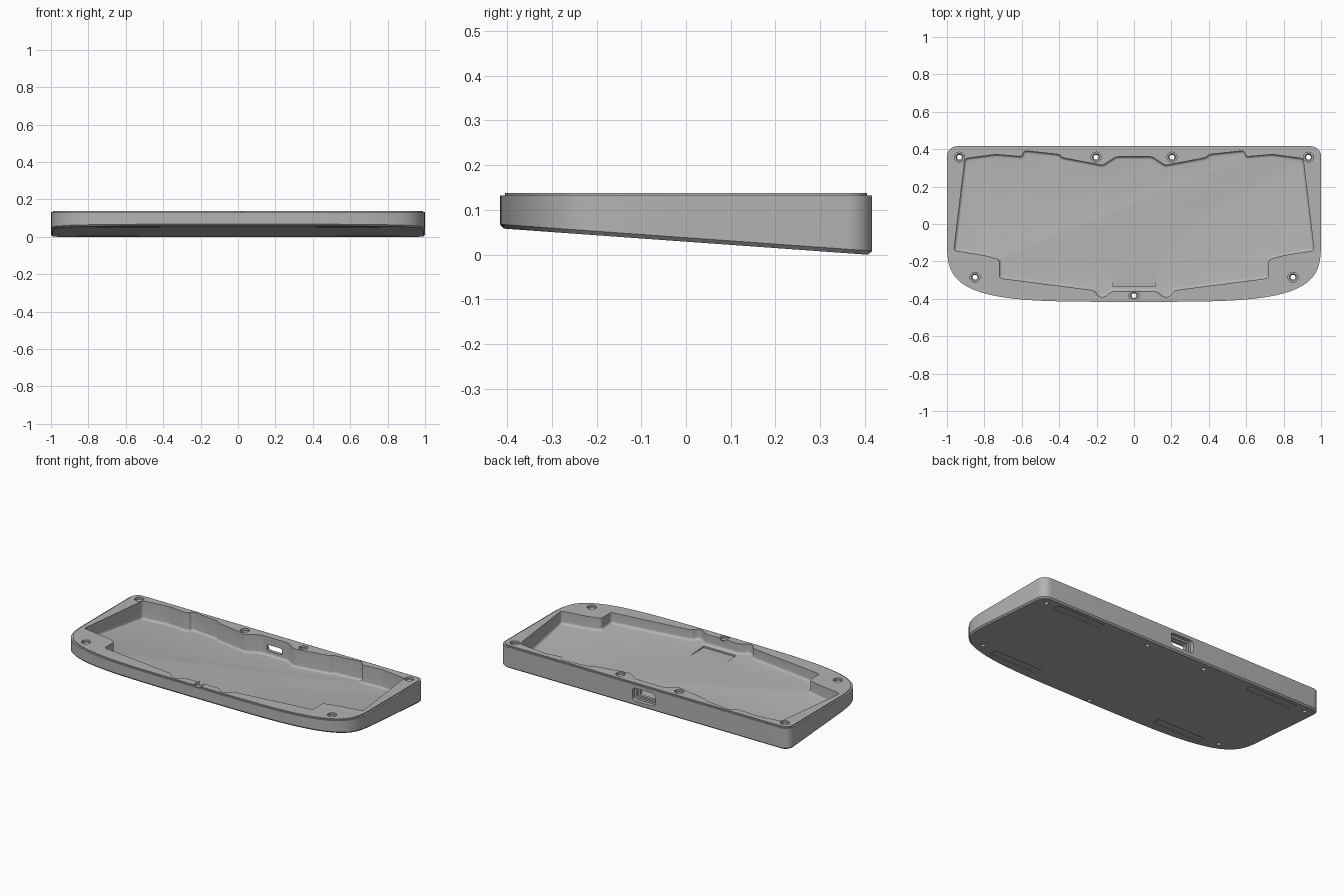
import bpy, bmesh, math
from mathutils import Vector

cube = bpy.data.objects.get("Cube")
if cube:
    bpy.data.objects.remove(cube, do_unlink=True)

TOP, STEP = 0.138, 0.132
FLOOR = 0.02


def base_z(y):
    """Height of the tilted underside."""
    return 0.029 - 0.0716 * y


def loft(name, rings):
    """Closed solid skinned through rings of equal length."""
    bm = bmesh.new()
    loops = [[bm.verts.new(p) for p in ring] for ring in rings]
    n = len(loops[0])
    for a, b in zip(loops, loops[1:]):
        for i in range(n):
            j = (i + 1) % n
            bm.faces.new((a[i], a[j], b[j], b[i]))
    bm.faces.new(loops[0][::-1])
    bm.faces.new(loops[-1])
    bmesh.ops.recalc_face_normals(bm, faces=bm.faces)
    mesh = bpy.data.meshes.new(name)
    bm.to_mesh(mesh)
    bm.free()
    obj = bpy.data.objects.new(name, mesh)
    bpy.context.collection.objects.link(obj)
    return obj


def ring(pts, height):
    return [(x, y, height(y) if callable(height) else height) for x, y in pts]


def inset(pts, d):
    """Mitred inward offset of a counter-clockwise outline."""
    out = []
    for i, p in enumerate(pts):
        p = Vector(p)
        a = (p - Vector(pts[i - 1])).normalized()
        b = (Vector(pts[(i + 1) % len(pts)]) - p).normalized()
        na, nb = Vector((-a.y, a.x)), Vector((-b.y, b.x))
        out.append(tuple(p + (na + nb) * d / (1 + na.dot(nb))))
    return out


def rounded(pts, r, steps=5):
    """Replace each corner with a small curve."""
    out = []
    for i, p in enumerate(pts):
        p = Vector(p)
        a, b = Vector(pts[i - 1]) - p, Vector(pts[(i + 1) % len(pts)]) - p
        s = p + a.normalized() * min(r, a.length * 0.4)
        e = p + b.normalized() * min(r, b.length * 0.4)
        for k in range(steps + 1):
            t = k / steps
            out.append(tuple(s * (1 - t) ** 2 + p * 2 * t * (1 - t) + e * t * t))
    return out


def rect(x0, x1, y0, y1):
    return [(x0, y0), (x1, y0), (x1, y1), (x0, y1)]


def circle(x, y, r, n=32):
    return [(x + r * math.cos(i * math.tau / n), y + r * math.sin(i * math.tau / n))
            for i in range(n)]


def cut(target, cutter):
    mod = target.modifiers.new("cut", 'BOOLEAN')
    mod.operation = 'DIFFERENCE'
    mod.solver = 'EXACT'
    mod.object = cutter
    bpy.context.view_layer.update()
    graph = bpy.context.evaluated_depsgraph_get()
    mesh = bpy.data.meshes.new_from_object(target.evaluated_get(graph))
    target.modifiers.clear()
    target.data = mesh
    bpy.data.objects.remove(cutter, do_unlink=True)


# Outer outline: bowed front, tight back corners
half = []
for i in range(33):
    t = i / 32 * math.pi / 2
    half.append((math.sqrt(math.sin(t)), -0.05 - 0.366 * math.sqrt(math.cos(t))))
for i in range(9):
    t = i / 8 * math.pi / 2
    half.append((0.945 + 0.055 * math.cos(t), 0.361 + 0.055 * math.sin(t)))
outline = half + [(-x, y) for x, y in half[:0:-1]]

# Case body with chamfered underside and raised top lip
case = loft("keyboard_case", [
    ring(inset(outline, 0.009), base_z),
    ring(outline, lambda y: base_z(y) + 0.009),
    ring(outline, STEP),
    ring(inset(outline, 0.011), STEP),
    ring(inset(outline, 0.011), TOP)])

# Main cavity with filleted floor
side = [(0.12, -0.36), (0.155, -0.39), (0.19, -0.39), (0.214, -0.355),
        (0.72, -0.29), (0.72, -0.19), (0.8, -0.168), (0.963, -0.142),
        (0.904, 0.35), (0.738, 0.372), (0.6, 0.36), (0.588, 0.392),
        (0.4, 0.372), (0.385, 0.355), (0.166, 0.313), (0.096, 0.36)]
cavity = side + [(-x, y) for x, y in side[::-1]]
FILLET = 0.015
rings = []
for i in range(6):
    t = i / 5 * math.pi / 2
    rise = FLOOR + FILLET * (1 - math.sin(t))
    rings.append(ring(rounded(inset(cavity, FILLET * (1 - math.cos(t))), 0.016),
                      lambda y, rise=rise: base_z(y) + rise))
cut(case, loft("cavity_cutter", rings[::-1] + [ring(rounded(cavity, 0.016), 0.2)]))

# Level pocket in the tilted floor
pocket = rect(-0.112, 0.112, -0.335, -0.2)
pocket_z = base_z(-0.2) + FLOOR
cut(case, loft("pocket_cutter", [ring(pocket, pocket_z), ring(pocket, 0.11)]))

# Countersunk screw holes
screws = [(0, -0.383)]
for s in (-1, 1):
    screws += [(s * 0.933, 0.357), (s * 0.203, 0.357), (s * 0.85, -0.285)]
for x, y in screws:
    levels = [(-0.05, 0.013), (TOP - 0.022, 0.013), (TOP - 0.012, 0.019),
              (TOP - 0.012, 0.027), (0.2, 0.027)]
    cut(case, loft("screw_cutter", [ring(circle(x, y, r), z) for z, r in levels]))

# Shallow foot recesses in the underside
for s in (-1, 1):
    for x, y in ((0.59, -0.315), (0.695, 0.355)):
        foot = rounded(rect(s * x - 0.167, s * x + 0.167, y - 0.025, y + 0.025), 0.006)
        cut(case, loft("foot_cutter", [ring(foot, lambda y: base_z(y) - 0.05),
                                       ring(foot, lambda y: base_z(y) + 0.005)]))

# Stepped cable port through the back wall
for w, h, depth in ((0.08, 0.04, 0.392), (0.066, 0.028, 0.378), (0.053, 0.019, 0.33)):
    port = rounded(rect(-w, w, 0.07 - h, 0.07 + h), h * 0.6)
    cut(case, loft("port_cutter", [[(x, y, z) for x, z in port] for y in (depth, 0.5)]))

# Single grey finish
mat = bpy.data.materials.new("mid_grey")
mat.use_nodes = True
colour = (0.45, 0.45, 0.45, 1)
mat.diffuse_color = colour
mat.node_tree.nodes["Principled BSDF"].inputs["Base Color"].default_value = colour
case.data.materials.clear()
case.data.materials.append(mat)
for p in case.data.polygons:
    p.material_index = 0

bpy.ops.object.select_all(action='DESELECT')
case.select_set(True)
bpy.context.view_layer.objects.active = case
bpy.ops.object.shade_smooth_by_angle()
